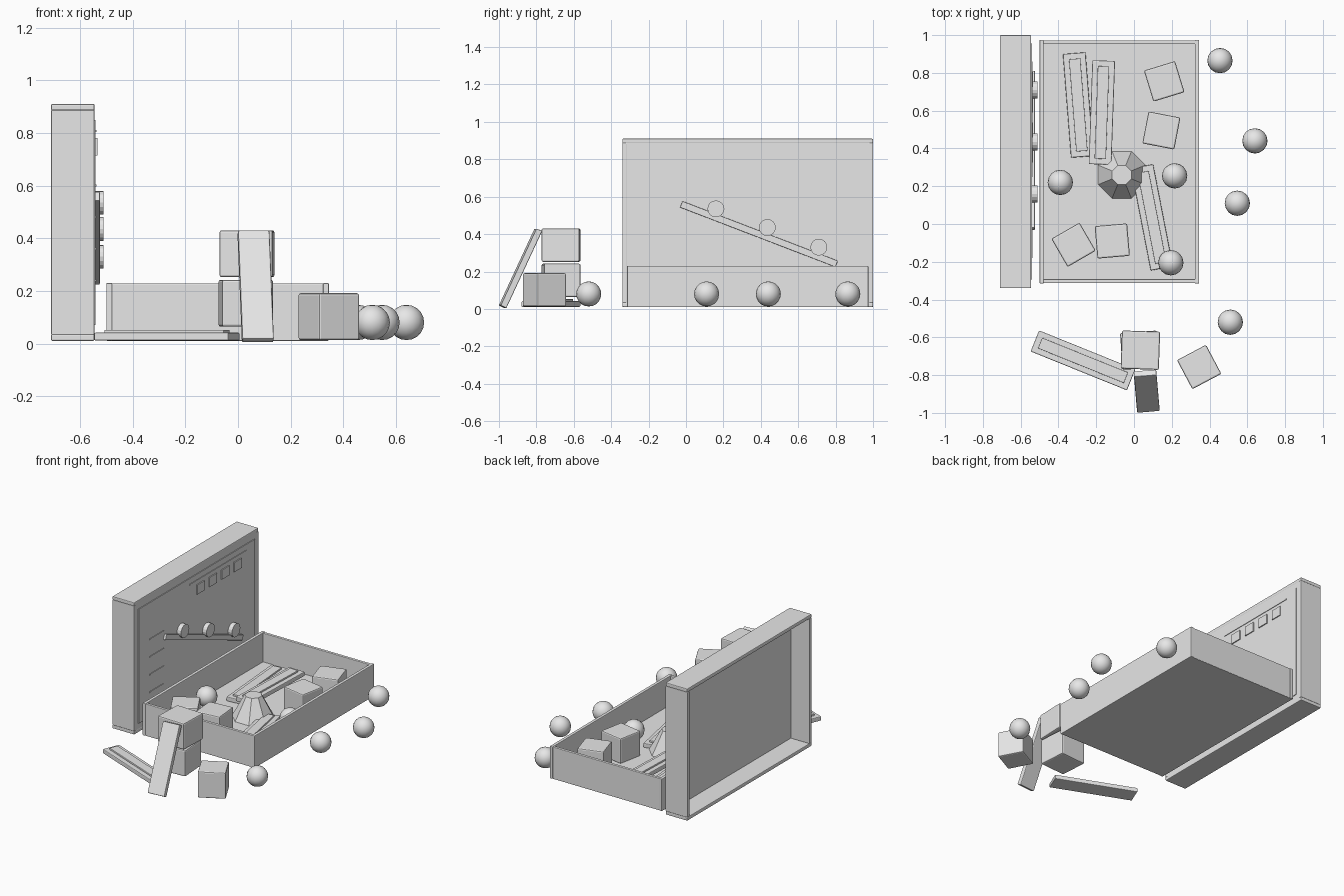
import bpy, bmesh
from math import radians, pi
from mathutils import Matrix, Euler

cube = bpy.data.objects.get("Cube")
if cube:
    bpy.data.objects.remove(cube, do_unlink=True)

grey = bpy.data.materials.new("plain_grey")
grey.use_nodes = True
grey.diffuse_color = (0.8, 0.8, 0.8, 1)
grey.node_tree.nodes["Principled BSDF"].inputs["Base Color"].default_value = (0.8, 0.8, 0.8, 1)


def finish(name, bm, loc, rot=(0, 0, 0), bevel=0, smooth=False):
    mesh = bpy.data.meshes.new(name)
    bm.to_mesh(mesh)
    bm.free()
    mesh.materials.append(grey)
    obj = bpy.data.objects.new(name, mesh)
    bpy.context.collection.objects.link(obj)
    obj.location = loc
    obj.rotation_euler = [radians(a) for a in rot]
    if bevel:
        mod = obj.modifiers.new("soft_edges", "BEVEL")
        mod.width = bevel
        mod.segments = 2
    if smooth:
        for poly in mesh.polygons:
            poly.use_smooth = True
    return obj


def box(name, size, loc, rot=(0, 0, 0), bevel=0.0):
    bm = bmesh.new()
    bmesh.ops.create_cube(bm, size=1, matrix=Matrix.Diagonal((*size, 1)))
    return finish(name, bm, loc, rot, bevel)


def span(name, x, y, z, bevel=0.0):
    """Box given by its limits on each axis."""
    limits = (x, y, z)
    return box(name, [b - a for a, b in limits], [(a + b) / 2 for a, b in limits], bevel=bevel)


def cone(name, r1, r2, depth, sides, loc, rot=(0, 0, 0)):
    bm = bmesh.new()
    bmesh.ops.create_cone(bm, cap_ends=True, segments=sides, radius1=r1, radius2=r2, depth=depth)
    return finish(name, bm, loc, rot)


def ball(name, x, y, z):
    bm = bmesh.new()
    bmesh.ops.create_uvsphere(bm, u_segments=16, v_segments=10, radius=0.067)
    return finish(name, bm, (x, y, z), smooth=True)


def plank(name, loc, rot):
    """Track plank with a raised strip along its upper face."""
    box(name, (0.12, 0.55, 0.03), loc, rot, 0.005)
    up = Euler([radians(a) for a in rot]).to_matrix() @ Matrix.Translation((0, 0, 0.02)).translation
    box(name + "_strip", (0.06, 0.49, 0.012), [a + b for a, b in zip(loc, up)], rot, 0.002)


# Upright lid, open at the back
for name, z in (("lid_bottom_wall", 0.01), ("lid_top_wall", 0.885)):
    span(name, (-0.71, -0.545), (-0.34, 1.0), (z, z + 0.025), 0.005)
for name, y in (("lid_front_wall", -0.34), ("lid_back_wall", 0.975)):
    span(name, (-0.71, -0.545), (y, y + 0.025), (0.033, 0.887), 0.004)
span("lid_panel", (-0.57, -0.546), (-0.32, 0.98), (0.03, 0.89))
span("lid_cover_sheet", (-0.547, -0.541), (-0.295, 0.955), (0.07, 0.85))

# Relief picture on the lid
box("picture_ramp", (0.018, 0.89, 0.036), (-0.534, 0.39, 0.4), (-21, 0, 0), 0.003)
for y, z in ((0.16, 0.535), (0.435, 0.435), (0.71, 0.33)):
    cone("picture_ball", 0.045, 0.045, 0.03, 16, (-0.526, y, z), (0, 90, 0))
for i in range(4):
    z = 0.24 + 0.12 * i
    span("picture_tick", (-0.542, -0.537), (-0.18, -0.03), (z - 0.004, z + 0.004))
    y = 0.325 + 0.133 * i
    span("picture_square", (-0.542, -0.534), (y, y + 0.08), (0.715, 0.78))
span("picture_header_line", (-0.542, -0.537), (0.25, 0.86), (0.804, 0.812))

# Tray
span("tray_floor", (-0.49, 0.335), (-0.305, 0.97), (0.01, 0.032))
for name, x in (("tray_right_wall", -0.5), ("tray_left_wall", 0.323)):
    span(name, (x, x + 0.022), (-0.315, 0.975), (0.01, 0.23), 0.004)
for name, y in (("tray_front_wall", -0.312), ("tray_back_wall", 0.952)):
    span(name, (-0.48, 0.325), (y, y + 0.02), (0.01, 0.228), 0.003)

# Blocks in the tray and the loose block outside
for x, y, turn in ((0.16, 0.755, 17), (0.145, 0.495, -11), (-0.32, -0.11, 30), (-0.115, -0.09, 5)):
    box("tray_block", (0.172, 0.172, 0.172), (x, y, 0.119), (0, 0, turn), 0.008)
box("loose_block", (0.174, 0.174, 0.178), (0.345, -0.757, 0.102), (0, 0, 28), 0.008)

# Stacked blocks with a plank leaning on them
box("stack_lower_block", (0.195, 0.195, 0.178), (0.03, -0.668, 0.153), (0, 0, 4), 0.008)
box("stack_upper_block", (0.202, 0.202, 0.178), (0.034, -0.668, 0.341), (0, 0, -2), 0.008)
box("leaning_plank", (0.12, 0.034, 0.455), (0.067, -0.885, 0.217), (-25, 0, 5), 0.005)

# Track planks
plank("floor_plank", (-0.27, -0.722, 0.026), (0, 0, 68))
plank("tray_plank_low", (-0.295, 0.63, 0.048), (0, 0, 4.5))
plank("tray_plank_top", (-0.17, 0.59, 0.085), (0, 0, -2))
plank("tray_plank_side", (0.095, 0.035, 0.048), (0, 0, 11))

# Eight-sided funnel
cone("funnel", 0.135, 0.055, 0.15, 8, (-0.065, 0.26, 0.107), (0, 0, 22.5))

# Balls
for x, y in ((-0.39, 0.22), (0.215, 0.255), (0.195, -0.205)):
    ball("tray_ball", x, y, 0.1)
for x, y in ((0.455, 0.865), (0.64, 0.44), (0.547, 0.11), (0.51, -0.52)):
    ball("loose_ball", x, y, 0.08)
